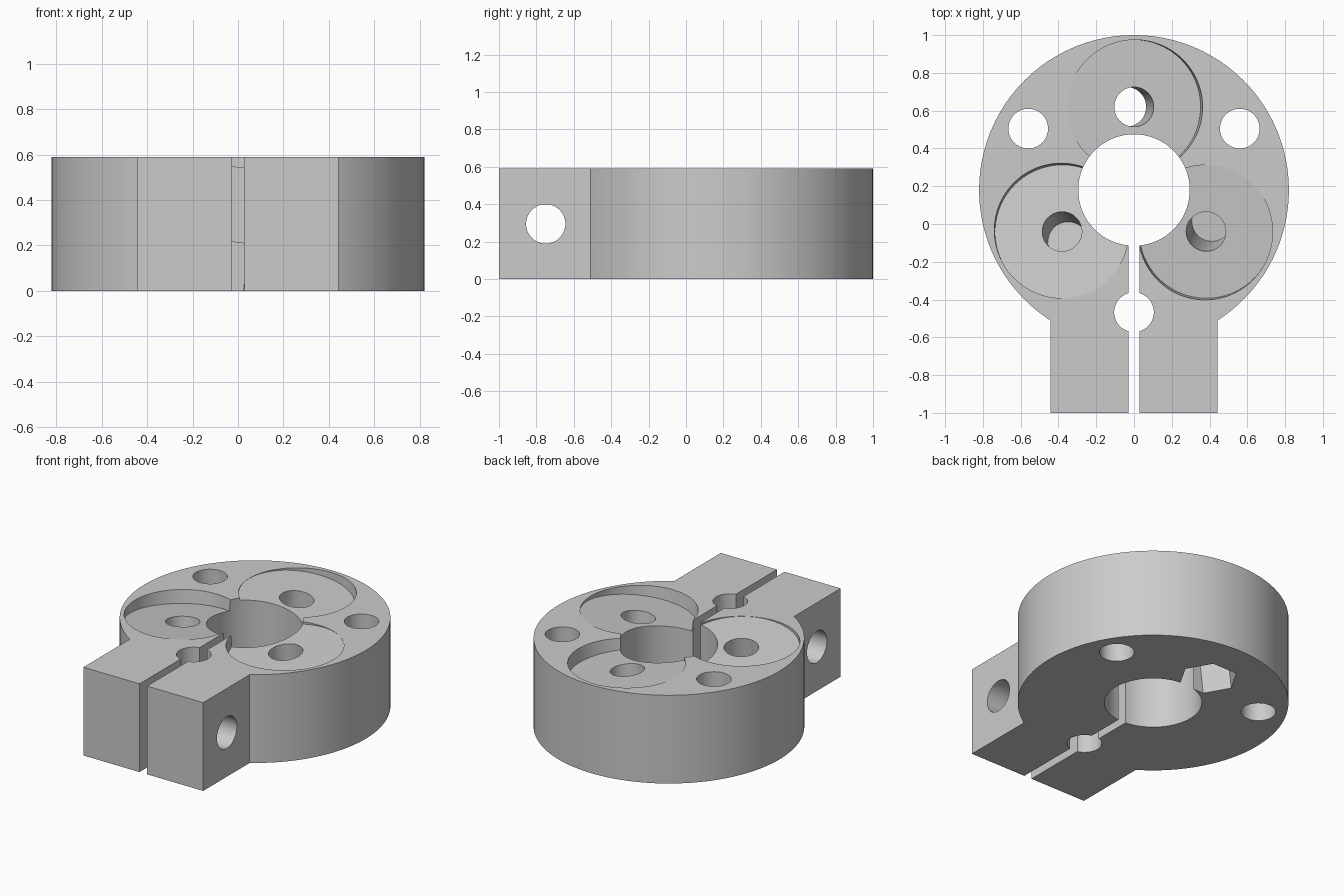
import bpy, bmesh
from math import sin, cos, asin, pi, radians, tau
from mathutils import Matrix, Vector

HEIGHT = 0.59
RING_Y = 0.18       # centre of the round part
RING_R = 0.82
ARM_X = 0.443       # half width of the clamp arms
HOLE_R = 0.105
TILT = radians(7)

if "Cube" in bpy.data.objects:
    bpy.data.objects.remove(bpy.data.objects["Cube"], do_unlink=True)

grey = bpy.data.materials.new("plain_grey")
grey.use_nodes = True
grey.diffuse_color = (0.6, 0.6, 0.6, 1)
grey.node_tree.nodes["Principled BSDF"].inputs["Base Color"].default_value = (0.6, 0.6, 0.6, 1)


def prism(name, points, low, high, matrix=Matrix()):
    """Extrude a flat outline from low to high, then place it."""
    bm = bmesh.new()
    face = bm.faces.new([bm.verts.new((x, y, low)) for x, y in points])
    top = bmesh.ops.extrude_face_region(bm, geom=[face])["geom"]
    bmesh.ops.translate(bm, vec=(0, 0, high - low),
                        verts=[v for v in top if isinstance(v, bmesh.types.BMVert)])
    bm.transform(matrix)
    bmesh.ops.recalc_face_normals(bm, faces=bm.faces)
    mesh = bpy.data.meshes.new(name)
    bm.to_mesh(mesh)
    bm.free()
    mesh.materials.append(grey)
    obj = bpy.data.objects.new(name, mesh)
    bpy.context.scene.collection.objects.link(obj)
    return obj


def ring(radius, sides=64):
    return [(radius * cos(tau * i / sides), radius * sin(tau * i / sides)) for i in range(sides)]


# Body outline: large arc closed by the rectangular clamp arms
start = -pi / 2 + asin(ARM_X / RING_R)
sweep = tau - 2 * asin(ARM_X / RING_R)
steps = 112
outline = [(RING_R * cos(start + sweep * i / steps),
            RING_Y + RING_R * sin(start + sweep * i / steps)) for i in range(steps + 1)]
outline += [(-ARM_X, -1), (ARM_X, -1)]
body = prism("clamp_body", outline, 0, HEIGHT)

cutters = []


def drill(name, x, y, radius, sides=64):
    cutters.append(prism(name, ring(radius, sides), -0.1, HEIGHT + 0.1,
                         Matrix.Translation((x, y, 0))))


# Centre bore, straight mounting holes and slot relief hole
drill("centre_bore_cutter", 0, RING_Y, 0.295, 96)
drill("left_mount_cutter", 0.56, 0.505, HOLE_R)
drill("right_mount_cutter", -0.56, 0.505, HOLE_R)
drill("relief_hole_cutter", 0, -0.467, HOLE_R)

# Clamp slot
w = 0.028
cutters.append(prism("slot_cutter", [(-w, -1.1), (w, -1.1), (w, RING_Y), (-w, RING_Y)],
                     -0.1, HEIGHT + 0.1))

# Clamp screw hole across both arms
cutters.append(prism("clamp_screw_cutter", ring(HOLE_R), -0.6, 0.6,
                     Matrix.Translation((0, -0.75, HEIGHT / 2)) @ Matrix.Rotation(pi / 2, 4, "Y")))

# Three tilted seats, each with a screw hole and a hexagonal nut pocket
for i in range(3):
    angle = pi / 2 + i * tau / 3
    out = Vector((cos(angle), sin(angle), 0))
    side = Vector((out.y, -out.x, 0))
    up = Vector((0, 0, 1))
    axis = side * sin(TILT) + up * cos(TILT)
    across = side * cos(TILT) - up * sin(TILT)
    place = Matrix((across, out, axis)).transposed().to_4x4()
    place.translation = out * 0.44 + Vector((0, RING_Y, 0.545))
    cutters.append(prism("seat_cutter", ring(0.355, 96), 0, 0.4, place))
    cutters.append(prism("seat_screw_cutter", ring(HOLE_R), -0.5, 0.1, place))
    cutters.append(prism("nut_pocket_cutter", ring(0.18, 6), -0.9, -0.33, place))

# Apply all cuts, then drop the cutters
for cutter in cutters:
    cutter.hide_render = True
    cut = body.modifiers.new(cutter.name, "BOOLEAN")
    cut.operation = "DIFFERENCE"
    cut.solver = "EXACT"
    cut.object = cutter
bpy.context.view_layer.update()
graph = bpy.context.evaluated_depsgraph_get()
finished = bpy.data.meshes.new_from_object(body.evaluated_get(graph))
body.modifiers.clear()
body.data = finished
finished.materials.clear()
finished.materials.append(grey)
for face in finished.polygons:
    face.material_index = 0
for cutter in cutters:
    bpy.data.objects.remove(cutter, do_unlink=True)

bpy.ops.object.select_all(action="DESELECT")
body.select_set(True)
bpy.context.view_layer.objects.active = body
bpy.ops.object.shade_smooth_by_angle(angle=radians(30))
